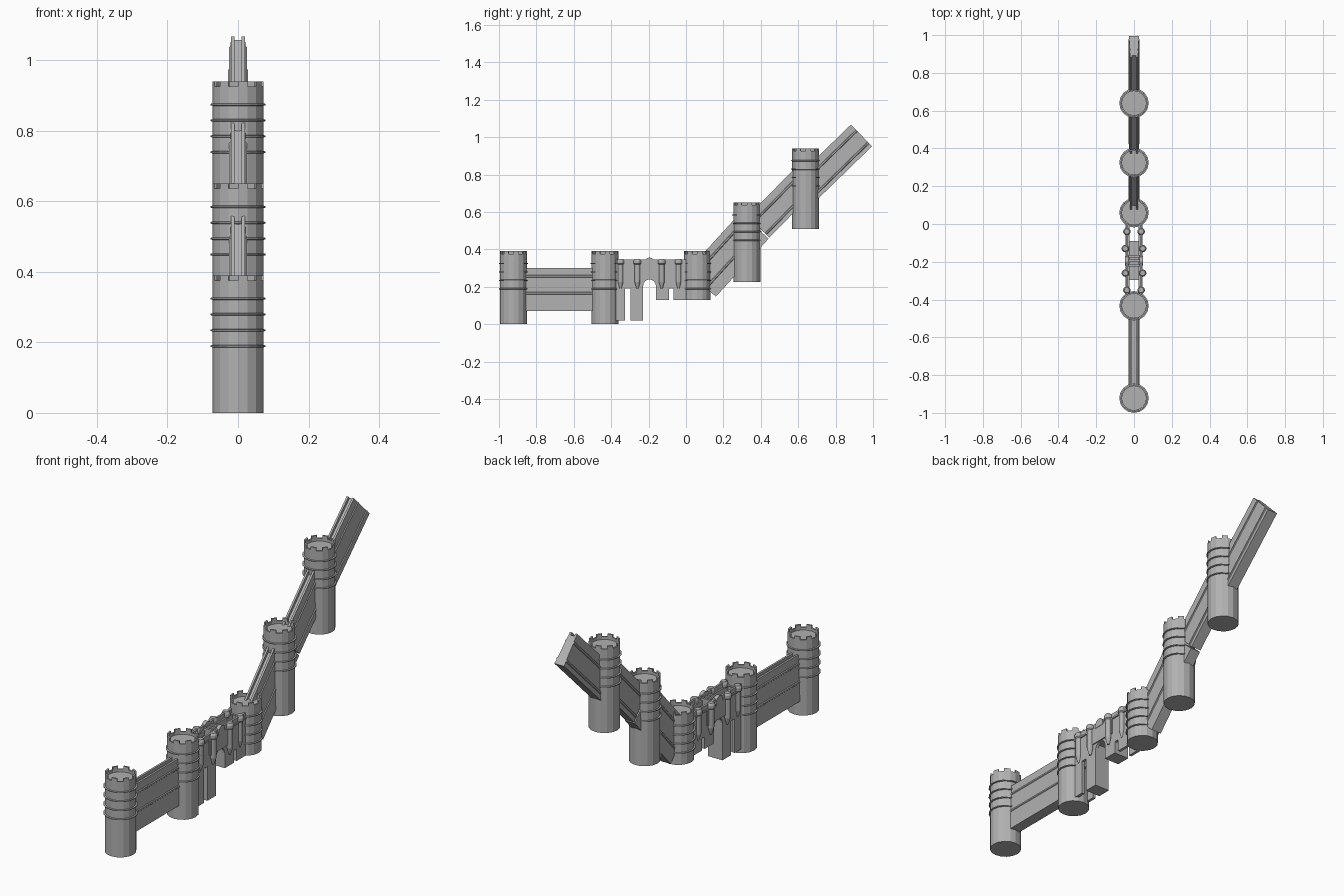
import bpy, bmesh
from math import sin, cos, pi, hypot
from mathutils import Vector

if "Cube" in bpy.data.objects:
    bpy.data.objects.remove(bpy.data.objects["Cube"])

stone = bpy.data.materials.new("grey stone")
stone.use_nodes = True
GREY = (0.44, 0.44, 0.44, 1)
stone.diffuse_color = GREY
stone.node_tree.nodes["Principled BSDF"].inputs["Base Color"].default_value = GREY


def finish(bm, name):
    bmesh.ops.recalc_face_normals(bm, faces=bm.faces)
    mesh = bpy.data.meshes.new(name)
    bm.to_mesh(mesh)
    bm.free()
    mesh.materials.append(stone)
    ob = bpy.data.objects.new(name, mesh)
    bpy.context.scene.collection.objects.link(ob)
    return ob


def bridge(bm, loops, closed=False):
    """Skin a row of vertex loops; returns the faces of each band."""
    bands = []
    pairs = list(zip(loops, loops[1:])) + ([(loops[-1], loops[0])] if closed else [])
    for a, b in pairs:
        n = len(a)
        bands.append([bm.faces.new((a[i], a[(i + 1) % n], b[(i + 1) % n], b[i])) for i in range(n)])
    if not closed:
        bm.faces.new(loops[0])
        bm.faces.new(loops[-1])
    return bands


def lathe(bm, profile, centre=(0, 0), sides=16, closed=False):
    loops = [[bm.verts.new((centre[0] + r * cos(2 * pi * i / sides),
                            centre[1] + r * sin(2 * pi * i / sides), z))
              for i in range(sides)] for r, z in profile]
    return bridge(bm, loops, closed)


def prism(bm, outline, x0, x1):
    """Extrude a (y, z) outline along x."""
    bridge(bm, [[bm.verts.new((x, y, z)) for y, z in outline] for x in (x0, x1)])


def box(bm, x0, x1, y0, y1, z0, z1):
    prism(bm, [(y0, z0), (y1, z0), (y1, z1), (y0, z1)], x0, x1)


# Round towers with battlements and string courses
R, INNER, NOTCH = 0.072, 0.064, 0.014


def tower(name, y, z0, z1):
    bm = bmesh.new()
    rim = z1 - NOTCH
    bands = lathe(bm, [(R, z0), (R, rim), (INNER, rim), (INNER, rim - 0.014)], (0, y))
    merlons = bmesh.ops.extrude_discrete_faces(bm, faces=bands[1][::2])["faces"]
    bmesh.ops.translate(bm, vec=(0, 0, NOTCH), verts=list({v for f in merlons for v in f.verts}))
    for k in range(4):
        z = z1 - 0.066 - 0.045 * k
        lathe(bm, [(R - 0.002, z - 0.004), (0.078, z - 0.002),
                   (0.078, z + 0.002), (R - 0.002, z + 0.004)], (0, y), closed=True)
    finish(bm, name)


tower("front_tower", -0.922, 0, 0.39)
tower("gate_front_tower", -0.433, 0, 0.39)
tower("gate_back_tower", 0.06, 0.13, 0.39)
tower("slope_tower", 0.325, 0.225, 0.65)
tower("high_tower", 0.64, 0.51, 0.94)


# Battered curtain walls with a walkway between parapets and two string courses
def wall(name, start, end, height):
    half = [(0.010, 0.014), (0.010, 0), (0.020, 0), (0.021, 0.038), (0.025, 0.041),
            (0.025, 0.048), (0.022, 0.051), (0.024, 0.128), (0.028, 0.131),
            (0.028, 0.138), (0.025, 0.141), (0.027, height)]
    section = half + [(-x, d) for x, d in reversed(half)]
    dy, dz = end[0] - start[0], end[1] - start[1]
    length = hypot(dy, dz)
    down = Vector((0, dz / length, -dy / length))
    bm = bmesh.new()
    bridge(bm, [[bm.verts.new(Vector((x, *p)) + down * d) for x, d in section]
                for p in (start, end)])
    finish(bm, name)


wall("level_wall", (-0.87, 0.30), (-0.48, 0.30), 0.23)
wall("lower_slope_wall", (0.008, 0.285), (0.29, 0.595), 0.205)
wall("middle_slope_wall", (0.33, 0.577), (0.58, 0.831), 0.162)
wall("upper_slope_wall", (0.58, 0.774), (0.882, 1.067), 0.162)

# Gate: two side walls pierced by an arch and narrow slots, on stepped ground
MID, LOW, HIGH, TOP, SLOT = -0.195, 0.02, 0.13, 0.315, 0.19
arch = [(MID - 0.034 * cos(pi * i / 8), 0.205 + 0.034 * sin(pi * i / 8)) for i in range(9)]
elevation = ([(-0.375, TOP), (-0.375, LOW), (-0.325, LOW), (-0.325, SLOT), (-0.297, SLOT),
              (-0.297, LOW), (-0.229, LOW)] + arch +
             [(-0.161, HIGH), (-0.09, HIGH), (-0.09, SLOT), (-0.067, SLOT),
              (-0.067, HIGH), (0, HIGH), (0, TOP)])
for side, s in (("left", 1), ("right", -1)):
    bm = bmesh.new()
    prism(bm, elevation, s * 0.026, s * 0.040)
    finish(bm, side + "_gate_wall")

    # Cornice, parapet and merlons
    bm = bmesh.new()
    box(bm, s * 0.024, s * 0.046, -0.375, 0, TOP, TOP + 0.008)
    box(bm, s * 0.032, s * 0.042, -0.375, 0, TOP + 0.008, 0.345)
    box(bm, s * 0.036, s * 0.046, -0.285, -0.105, 0.24, TOP)
    finish(bm, side + "_gate_parapet")

    # Corbelled turrets
    bm = bmesh.new()
    for off, x in ((0.155, 0.038), (0.065, 0.046)):
        for y in (MID - off, MID + off):
            lathe(bm, [(0.005, 0.19), (0.015, 0.225), (0.015, 0.318), (0.020, 0.323),
                       (0.020, 0.338), (0.014, 0.349)], (s * x, y), 12)
    finish(bm, side + "_gate_turrets")

    # Rounded pediment over the arch
    bm = bmesh.new()
    crest = [(MID - 0.026 * cos(pi * i / 8), 0.33 + 0.026 * sin(pi * i / 8)) for i in range(9)]
    prism(bm, crest + [(MID + 0.026, TOP), (MID - 0.026, TOP)], s * 0.030, s * 0.048)
    finish(bm, side + "_gate_pediment")

# Gatehouse piers, deck and cross walls
bm = bmesh.new()
box(bm, -0.036, 0.036, -0.297, -0.229, LOW, 0.30)
box(bm, -0.036, 0.036, -0.161, -0.09, HIGH, 0.30)
finish(bm, "gate_piers")
bm = bmesh.new()
box(bm, -0.034, 0.034, -0.235, -0.155, 0.24, 0.30)
for y in (MID - 0.024, MID, MID + 0.024):
    box(bm, -0.034, 0.034, y - 0.006, y + 0.006, 0.30, 0.335)
finish(bm, "gate_deck")
